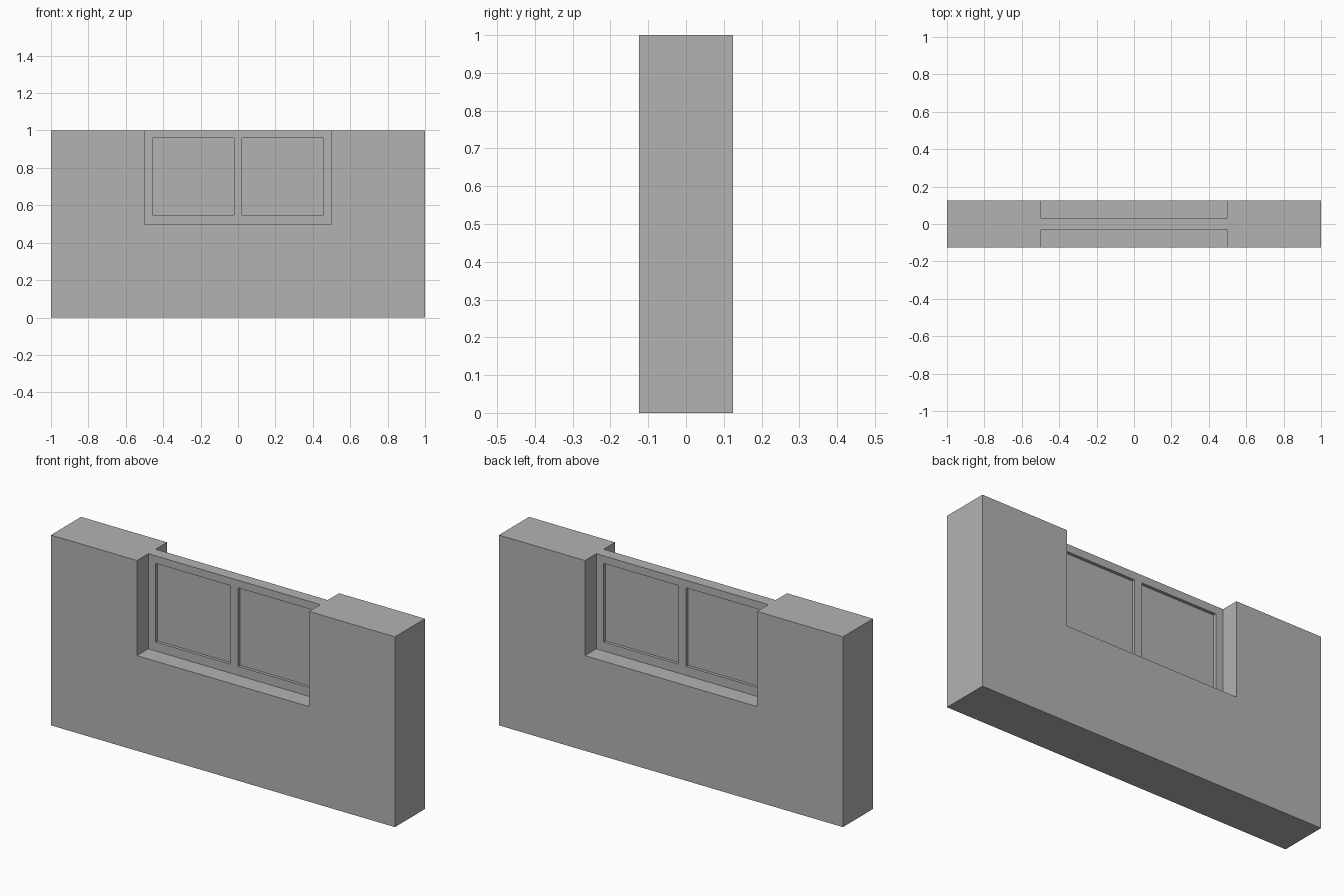
import bpy
import bmesh

cube = bpy.data.objects.get("Cube")
if cube:
    bpy.data.objects.remove(cube, do_unlink=True)

grey = bpy.data.materials.new("plain grey")
grey.use_nodes = True
colour = (0.45, 0.45, 0.45, 1)
grey.diffuse_color = colour
grey.node_tree.nodes["Principled BSDF"].inputs["Base Color"].default_value = colour


def slab(name, xs, zs, depth, holes=()):
    """Solid slab from a grid of x and z lines, leaving out the hole cells."""
    bm = bmesh.new()
    verts = [[bm.verts.new((x, -depth / 2, z)) for z in zs] for x in xs]
    for i in range(len(xs) - 1):
        for j in range(len(zs) - 1):
            if (i, j) not in holes:
                bm.faces.new((verts[i][j], verts[i + 1][j],
                              verts[i + 1][j + 1], verts[i][j + 1]))
    extruded = bmesh.ops.extrude_face_region(bm, geom=bm.faces[:], use_keep_orig=True)
    moved = [g for g in extruded["geom"] if isinstance(g, bmesh.types.BMVert)]
    bmesh.ops.translate(bm, verts=moved, vec=(0, depth, 0))
    bmesh.ops.recalc_face_normals(bm, faces=bm.faces[:])
    mesh = bpy.data.meshes.new(name)
    bm.to_mesh(mesh)
    bm.free()
    mesh.materials.append(grey)
    obj = bpy.data.objects.new(name, mesh)
    bpy.context.collection.objects.link(obj)
    return obj


half, sill, top = 0.5, 0.5, 1.0
inner, mullion = 0.457, 0.0225
low, high = 0.547, 0.96

# Wall with an open-topped window notch
slab("wall", (-1, -half, half, 1), (0, sill, top), 0.25, holes={(1, 1)})

# Window frame with a central mullion and two openings
slab("window_frame", (-half, -inner, -mullion, mullion, inner, half),
     (sill, low, high, top), 0.062, holes={(1, 1), (3, 1)})

# Recessed panes
for name, side in (("right_pane", -1), ("left_pane", 1)):
    slab(name, sorted((side * mullion, side * inner)), (low, high), 0.03)
